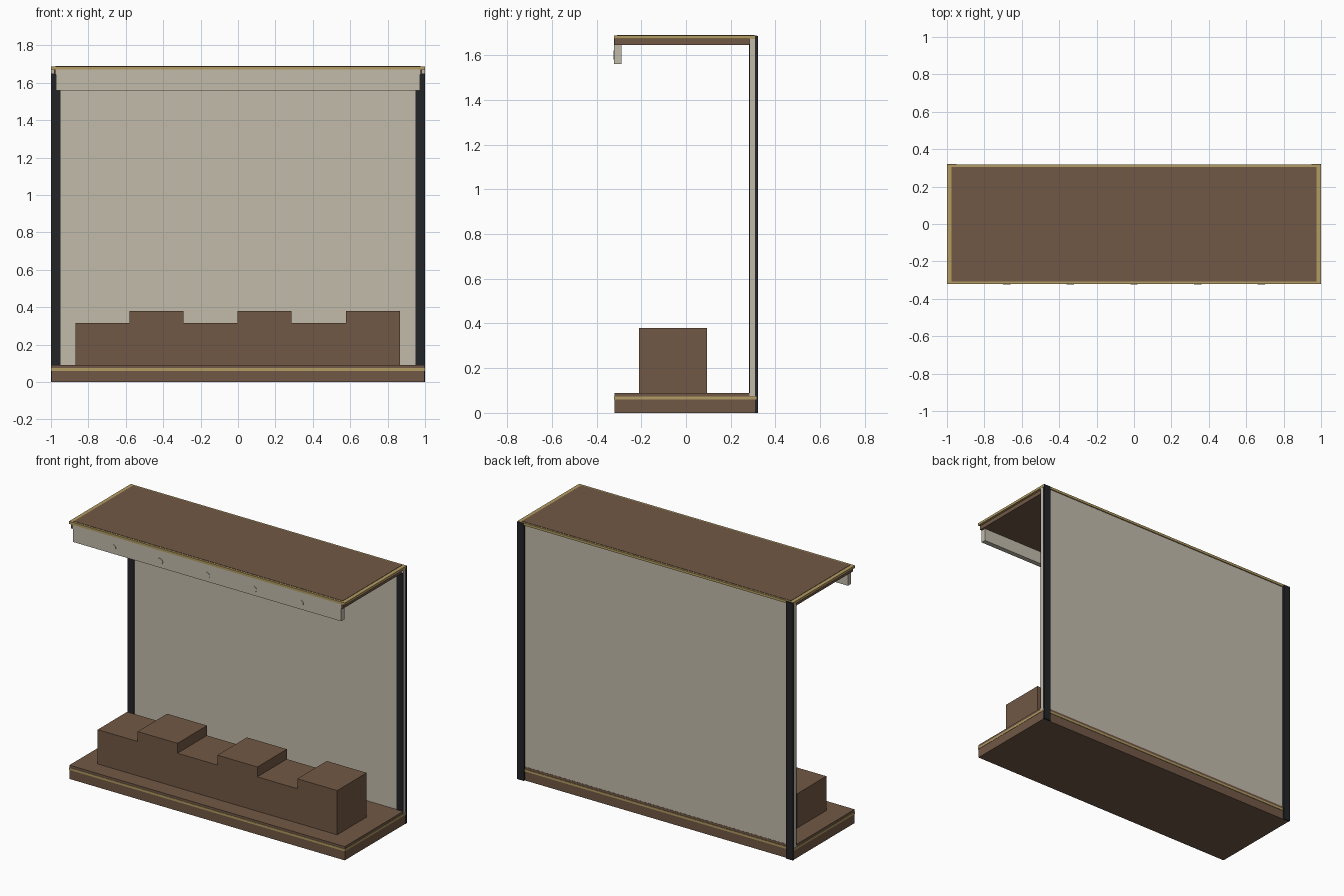
import bpy, math

if "Cube" in bpy.data.objects:
    bpy.data.objects.remove(bpy.data.objects["Cube"])


def material(name, rgb):
    m = bpy.data.materials.new(name)
    m.diffuse_color = (*rgb, 1)
    m.use_nodes = True
    m.node_tree.nodes["Principled BSDF"].inputs["Base Color"].default_value = m.diffuse_color
    return m


BROWN = material("walnut brown", (0.165, 0.098, 0.060))
GOLD = material("brushed gold", (0.45, 0.33, 0.125))
BEIGE = material("warm beige", (0.54, 0.50, 0.41))
BLACK = material("charcoal", (0.017, 0.018, 0.020))


def box(name, x, y, z, mat):
    """Box from (min, max) ranges."""
    bpy.ops.mesh.primitive_cube_add(size=1, location=[sum(r) / 2 for r in (x, y, z)])
    o = bpy.context.object
    o.name = name
    o.scale = [r[1] - r[0] for r in (x, y, z)]
    bpy.ops.object.transform_apply(location=False, rotation=False, scale=True)
    o.data.materials.append(mat)
    return o


# Base plinth with a gold band
box("base", (-0.998, 0.998), (-0.32, 0.312), (0, 0.09), BROWN)
box("base_band", (-1, 1), (-0.322, 0.315), (0.06, 0.074), GOLD)

# Back wall
box("back_panel", (-0.999, 0.999), (0.285, 0.311), (0.075, 1.675), BEIGE)

# Dark edge trims on the back and front faces of the wall
for side, s in (("left", -1), ("right", 1)):
    x = tuple(sorted((s * 0.95, s * 1.0)))
    box(side + "_rear_post", x, (0.309, 0.322), (0, 1.686), BLACK)
    box(side + "_front_trim", x, (0.282, 0.287), (0.09, 1.65), BLACK)

# Canopy: underside board, gold edge, inset top board
box("canopy_board", (-0.985, 0.985), (-0.32, 0.286), (1.645, 1.674), BROWN)
box("canopy_gold_edge", (-1, 1), (-0.322, 0.318), (1.672, 1.688), GOLD)
box("canopy_top", (-0.975, 0.975), (-0.308, 0.306), (1.68, 1.69), BROWN)

# Header strip hanging under the canopy front, with small round lamps
box("header", (-0.972, 0.972), (-0.321, -0.288), (1.56, 1.673), BEIGE)
for i in range(5):
    bpy.ops.mesh.primitive_cylinder_add(
        vertices=24, radius=0.02, depth=0.01,
        location=(-0.68 + 0.34 * i, -0.319, 1.602), rotation=(math.pi / 2, 0, 0))
    lamp = bpy.context.object
    lamp.name = f"lamp_{i + 1}"
    lamp.data.materials.append(BEIGE)
    bpy.ops.object.shade_smooth_by_angle()

# Row of display blocks with alternating heights
W = 1.736 / 6
for i in range(6):
    x0 = -0.87 + i * W
    box(f"display_block_{i + 1}", (x0, x0 + W), (-0.21, 0.095),
        (0.085, 0.38 if i % 2 else 0.315), BROWN)
